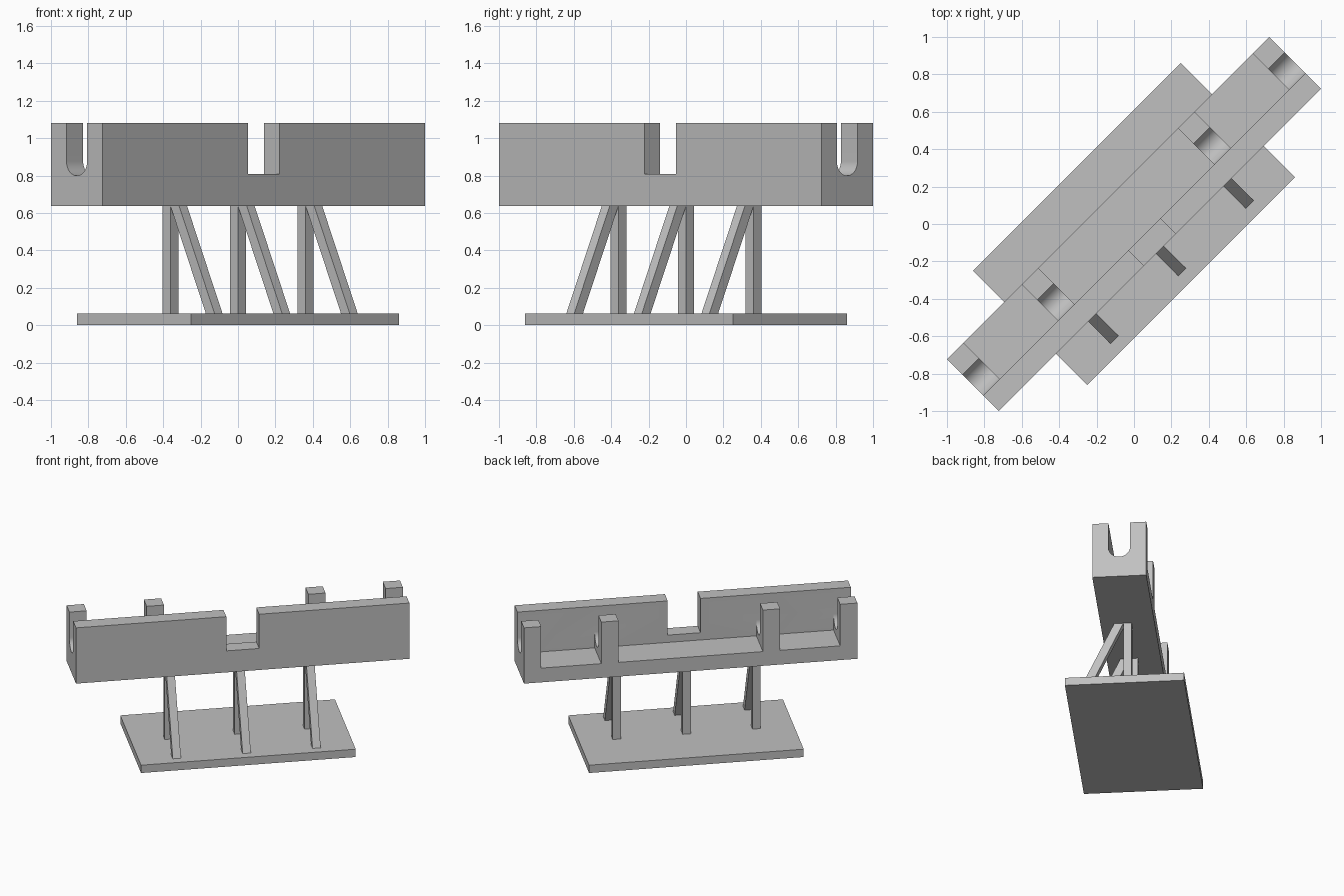
import bpy, bmesh, math

if "Cube" in bpy.data.objects:
    bpy.data.objects.remove(bpy.data.objects["Cube"])

TURN = math.radians(45)          # the whole stand sits diagonally
HALF_L, HALF_W = 1.219, 0.195    # trough half length and half width
BOTTOM, TOP = 0.637, 1.08        # trough heights
FLOOR = 0.75                     # floor of the open bays
SLOT_R, SLOT_Z = 0.078, 0.877    # U slot radius and arc centre height
PLATE_T = 0.062

grey = bpy.data.materials.new("grey")
grey.diffuse_color = (0.53, 0.53, 0.53, 1)
grey.use_nodes = True
grey.node_tree.nodes["Principled BSDF"].inputs["Base Color"].default_value = grey.diffuse_color


def prism(name, ring_a, ring_b):
    """Solid lofted between two matching rings of points."""
    bm = bmesh.new()
    a = [bm.verts.new(p) for p in ring_a]
    b = [bm.verts.new(p) for p in ring_b]
    bm.faces.new(a)
    bm.faces.new(b[::-1])
    for i in range(len(a)):
        j = (i + 1) % len(a)
        bm.faces.new((a[j], a[i], b[i], b[j]))
    bmesh.ops.recalc_face_normals(bm, faces=bm.faces)
    mesh = bpy.data.meshes.new(name)
    bm.to_mesh(mesh)
    bm.free()
    mesh.materials.append(grey)
    obj = bpy.data.objects.new(name, mesh)
    obj.rotation_euler.z = TURN
    bpy.context.collection.objects.link(obj)
    return obj


def rect(x0, x1, y0, y1, z):
    return [(x0, y0, z), (x1, y0, z), (x1, y1, z), (x0, y1, z)]


def box(name, x0, x1, y0, y1, z0, z1):
    return prism(name, rect(x0, x1, y0, y1, z0), rect(x0, x1, y0, y1, z1))


# Base plate
box("base_plate", -0.785, 0.785, -0.431, 0.431, 0, PLATE_T)

# Trough block, cut by a U slot, three open bays and a notch in the front wall
trough = box("trough", -HALF_L, HALF_L, -HALF_W, HALF_W, BOTTOM, TOP)
u_shape = [(-SLOT_R, 1.3)]
for i in range(25):
    a = math.pi + math.pi * i / 24
    u_shape.append((SLOT_R * math.cos(a), SLOT_Z + SLOT_R * math.sin(a)))
u_shape.append((SLOT_R, 1.3))
cutters = [prism("slot_cutter", [(-1.4, y, z) for y, z in u_shape],
                 [(1.4, y, z) for y, z in u_shape])]
for x0, x1 in ((-1.093, -0.654), (-0.528, 0.528), (0.654, 1.093)):
    cutters.append(box("bay_cutter", x0, x1, -SLOT_R, 0.4, FLOOR, 1.3))
cutters.append(box("notch_cutter", -0.12, 0.12, -0.4, -0.04, 0.808, 1.3))

bpy.context.view_layer.objects.active = trough
trough.select_set(True)
for cutter in cutters:
    cutter.hide_render = True
    mod = trough.modifiers.new("cut", 'BOOLEAN')
    mod.operation, mod.solver, mod.object = 'DIFFERENCE', 'EXACT', cutter
    bpy.ops.object.modifier_apply(modifier=mod.name)
    bpy.data.objects.remove(cutter)
bpy.ops.object.shade_smooth_by_angle(angle=math.radians(30))

# Three pairs of legs: one upright, one sloping brace
for i, x in enumerate((-0.511, 0, 0.511)):
    box(f"upright_leg_{i + 1}", x - 0.03, x + 0.03, -0.03, 0.03, PLATE_T, BOTTOM)
    prism(f"sloping_leg_{i + 1}",
          rect(x - 0.03, x + 0.03, -0.364, -0.298, PLATE_T),
          rect(x - 0.03, x + 0.03, -0.096, -0.030, BOTTOM))
